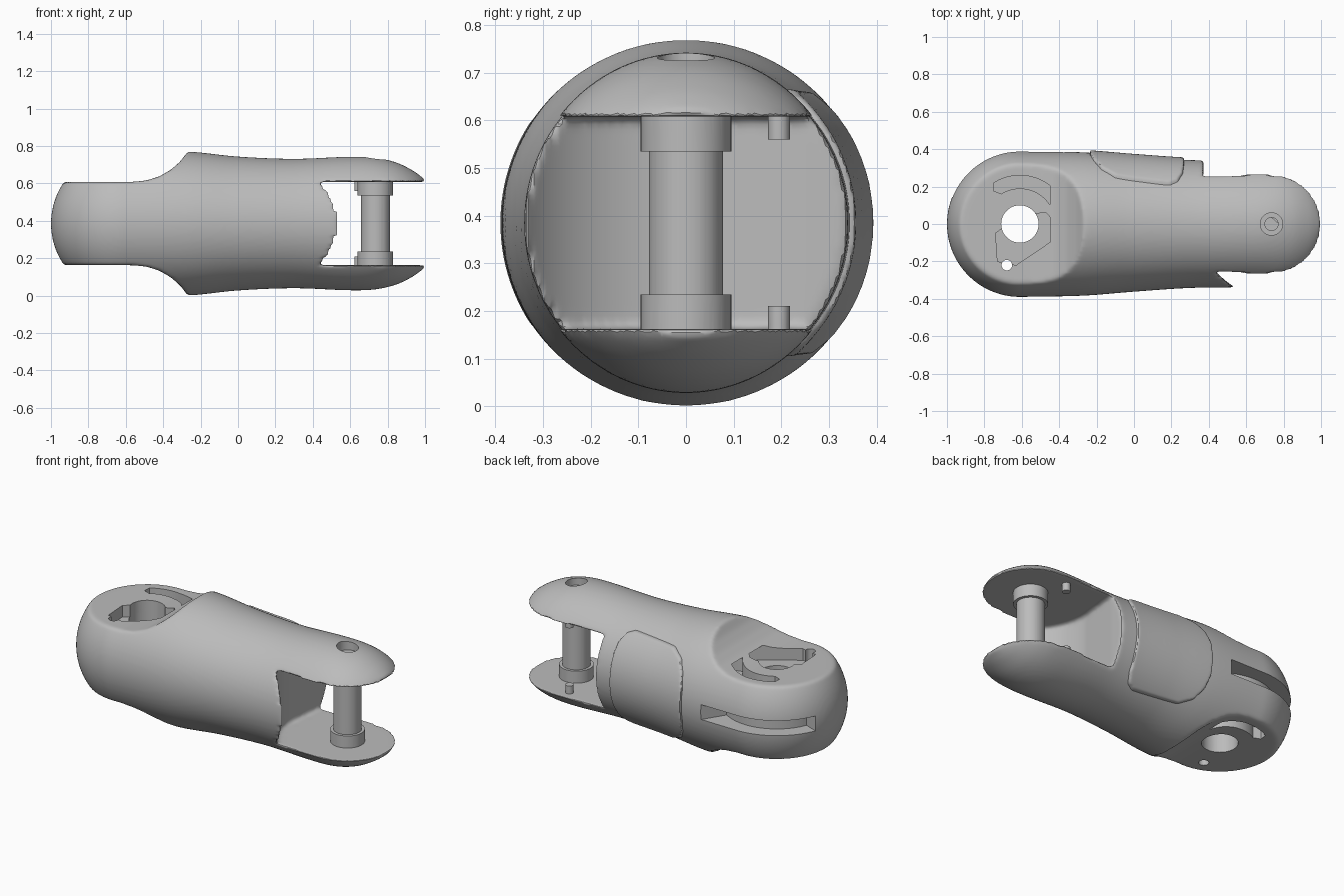
import bpy, bmesh, math
from mathutils import Vector

if "Cube" in bpy.data.objects:
    bpy.data.objects.remove(bpy.data.objects["Cube"])

MID = 0.385          # height of the long axis
GAP = 0.223          # half height of the fork gap and of the knuckle
KNUCKLE, PIN = -0.61, 0.735

grey = bpy.data.materials.new("plain grey")
grey.use_nodes = True
grey.diffuse_color = (0.5, 0.5, 0.5, 1)
grey.node_tree.nodes["Principled BSDF"].inputs["Base Color"].default_value = (0.5, 0.5, 0.5, 1)


def add(name, bm):
    bmesh.ops.recalc_face_normals(bm, faces=bm.faces)
    me = bpy.data.meshes.new(name)
    bm.to_mesh(me)
    bm.free()
    me.materials.append(grey)
    ob = bpy.data.objects.new(name, me)
    bpy.context.collection.objects.link(ob)
    return ob


def prism(name, pts, lo, hi, flat="xy"):
    """Extrude an outline in the xy or xz plane."""
    bm = bmesh.new()
    rows = [[bm.verts.new((a, b, w) if flat == "xy" else (a, w, b)) for a, b in pts] for w in (lo, hi)]
    n = len(pts)
    for i in range(n):
        j = (i + 1) % n
        bm.faces.new((rows[0][i], rows[0][j], rows[1][j], rows[1][i]))
    for r in rows:
        bm.faces.new(r)
    return add(name, bm)


def rod(name, r, start, end, sides=48):
    a, b = Vector(start), Vector(end)
    bm = bmesh.new()
    bmesh.ops.create_cone(bm, cap_ends=True, segments=sides, radius1=r, radius2=r, depth=(b - a).length)
    turn = (b - a).to_track_quat("Z", "Y").to_matrix().to_4x4()
    turn.translation = (a + b) / 2
    bm.transform(turn)
    return add(name, bm)


def arc(cx, r, a0, a1, n=32):
    steps = [math.radians(a0 + (a1 - a0) * i / n) for i in range(n + 1)]
    return [(cx + r * math.cos(t), r * math.sin(t)) for t in steps]


def apply(ob, kind, **settings):
    bpy.context.view_layer.objects.active = ob
    m = ob.modifiers.new(kind, kind)
    for k, v in settings.items():
        setattr(m, k, v)
    bpy.ops.object.modifier_apply(modifier=m.name)


def combine(ob, other, how="DIFFERENCE"):
    apply(ob, "BOOLEAN", object=other, operation=how, solver="MANIFOLD")
    bpy.data.objects.remove(other)


def ease(table, x):
    """Smooth curve through a short table of (x, value)."""
    for i in range(len(table) - 1):
        if x <= table[i + 1][0]:
            break
    p = [table[max(0, min(len(table) - 1, i + k))] for k in (-1, 0, 1, 2)]
    (x0, y0), (x1, y1), (x2, y2), (x3, y3) = p
    h, t = x2 - x1, (x - x1) / (x2 - x1)
    m1, m2 = (y2 - y0) / (x2 - x0) * h, (y3 - y1) / (x3 - x1) * h
    return ((2*t**3 - 3*t*t + 1) * y1 + (t**3 - 2*t*t + t) * m1
            + (3*t*t - 2*t**3) * y2 + (t**3 - t*t) * m2)


HIGH = [(KNUCKLE, .388), (-.27, .385), (0, .358), (.3, .346), (.6, .357), (.735, .352),
        (.85, .325), (.94, .28), (1, .235)]
WIDE = [(KNUCKLE, .39), (-.27, .383), (0, .362), (.3, .342), (.55, .34), (PIN, .343)]


def section(x):
    """Half width and half height of the body at x."""
    if x < KNUCKLE:
        r = math.sqrt(max(0, .39**2 - (x - KNUCKLE)**2))
        return r, r
    high = ease(HIGH, x)
    if x < PIN:
        return ease(WIDE, x), high
    edge = math.sqrt(max(0, .265**2 - (x - PIN)**2))
    return edge / math.sqrt(1 - (GAP / high)**2), high


def loft(name, grow=0.0, sides=96, steps=120):
    bm = bmesh.new()
    rings = []
    for i in range(steps + 1):
        x = -math.cos(math.pi * i / steps) * .9995
        ry, rz = section(x)
        angles = [2 * math.pi * k / sides for k in range(sides)]
        rings.append([bm.verts.new((x, (ry + grow) * math.cos(t), MID + (rz + grow) * math.sin(t)))
                      for t in angles])
    for a, b in zip(rings, rings[1:]):
        for k in range(sides):
            j = (k + 1) % sides
            bm.faces.new((a[k], a[j], b[j], b[k]))
    bm.faces.new(rings[0])
    bm.faces.new(rings[-1])
    return add(name, bm)


# Body: flattened knuckle at one end, open fork at the other
body = loft("body")
step = [(-1.3, GAP), (-.56, GAP), (-.49, .23), (-.42, .252), (-.36, .287), (-.31, .33), (-.265, .39), (-.25, .6), (-1.3, .6)]
for s in (1, -1):
    combine(body, prism("knuckle_flat", [(x, MID + s * z) for x, z in step], -1, 1, "xz"))
gap_plan = [(1.3, -.5), (.56, -.5)] + arc(PIN, .39, 240, 180) + [(.37, .25), (.375, .5), (1.3, .5)]
combine(body, prism("fork_gap", gap_plan, MID - GAP, MID + GAP))

# Soften every edge so far
apply(body, "REMESH", mode="VOXEL", voxel_size=.0115)
apply(body, "SMOOTH", factor=.5, iterations=5)

# Knuckle: axle hole, round recesses, curved peg tracks
combine(body, rod("axle_hole", .1, (KNUCKLE, 0, -1), (KNUCKLE, 0, 2)))
combine(body, rod("small_hole", .028, (-.68, -.22, -1), (-.68, -.22, 2)))
track = (arc(KNUCKLE, .26, 28, 122) + [(-.752, .178)] + arc(KNUCKLE, .19, 122, 28) + [(-.405, .1)])
spur = [(-.47, .06), (-.42, .005), (-.37, .012), (-.35, -.03), (-.63, -.22), (-.73, -.2), (-.74, -.05), (-.61, .05)]
for s in (1, -1):
    floor, out = MID + s * (GAP - .07), MID + s * .5
    lo, hi = min(floor, out), max(floor, out)
    # keep the cutters under the body shoulder
    lo, hi = max(lo, MID - GAP - .02), min(hi, MID + GAP + .02)
    combine(body, rod("round_recess", .165, (KNUCKLE, 0, lo), (KNUCKLE, 0, hi)))
    combine(body, prism("peg_track", track, lo, hi))
    if s > 0:
        combine(body, prism("spur_recess", spur, lo, hi))
        combine(body, rod("small_recess", .06, (-.68, -.22, lo), (-.68, -.22, hi)))

# Curved slot around the back of the knuckle
combine(body, prism("back_slot", arc(KNUCKLE, .5, 58, 158) + arc(KNUCKLE, .3, 158, 58), MID - .045, MID + .045))
for deg in (58, 158):
    inner, outer = arc(KNUCKLE, .3, deg, deg, 1)[0], arc(KNUCKLE, .5, deg, deg, 1)[0]
    combine(body, rod("slot_end", .045, (*inner, MID), (*outer, MID)))

# Cord hole in the fork wall, and shallow rings around the pin
combine(body, rod("cord_hole", .04, (.5, .08, MID), (-.3, .08, MID)))
for s in (1, -1):
    z0, z1 = sorted((MID + s * (GAP - .03), MID + s * (GAP + .035)))
    combine(body, rod("ring_recess", .165, (PIN, 0, z0), (PIN, 0, z1)))

# Pin with end collars, and the small stop pegs
combine(body, rod("fork_pin", .078, (PIN, 0, MID - .3), (PIN, 0, MID + .3)), "UNION")
for s in (1, -1):
    combine(body, rod("pin_collar", .095, (PIN, 0, MID + s * .15), (PIN, 0, MID + s * .29)), "UNION")
    combine(body, rod("stop_peg", .023, (.645, .195, MID + s * .175), (.645, .195, MID + s * .25), 24), "UNION")
combine(body, rod("screw_head_hole", .06, (PIN, 0, MID + .3), (PIN, 0, 1)))
combine(body, rod("screw_hole", .035, (PIN, 0, MID + .2), (PIN, 0, 1)))

# Raised cover plate on the back
cover = loft("back_cover", .013)
half = [(-.1, .275), (.19, .28), (.235, .262), (.262, .215), (.268, .12)]
left = [(-.235, .1), (-.215, .18), (-.175, .24)]
outline = [(x, MID + z) for x, z in left + half] + [(x, MID - z) for x, z in reversed(left + half)]
combine(cover, prism("cover_outline", outline, .18, .6, "xz"), "INTERSECT")
apply(cover, "REMESH", mode="VOXEL", voxel_size=.008)
apply(cover, "SMOOTH", factor=.5, iterations=5)

# Smooth shading with crisp edges
for ob in (body, cover):
    bpy.ops.object.select_all(action="DESELECT")
    ob.select_set(True)
    bpy.context.view_layer.objects.active = ob
    bpy.ops.object.shade_smooth_by_angle(angle=math.radians(35))
